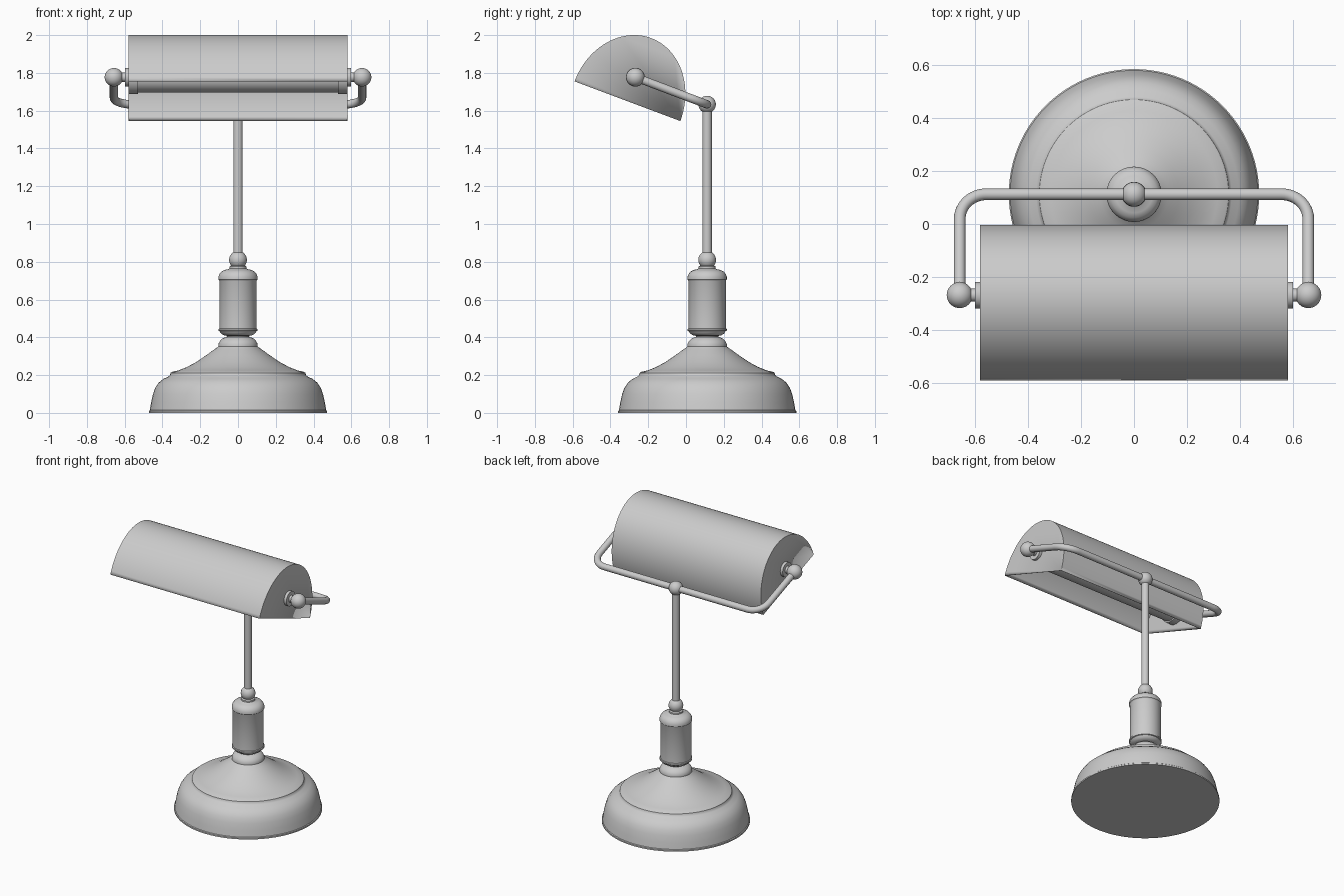
import bpy, bmesh, math
from mathutils import Vector, Matrix

if "Cube" in bpy.data.objects:
    bpy.data.objects.remove(bpy.data.objects["Cube"])

AXIS_Y = 0.112                      # stand axis
PIVOT = Vector((0, -0.268, 1.777))  # shade pivot line
JOINT = Vector((0, AXIS_Y, 1.633))  # top of the stem

metal = bpy.data.materials.new("grey")
metal.diffuse_color = (0.6, 0.6, 0.6, 1)
metal.use_nodes = True
metal.node_tree.nodes["Principled BSDF"].inputs["Base Color"].default_value = metal.diffuse_color


def finish(name, bm, angle=35):
    bmesh.ops.recalc_face_normals(bm, faces=bm.faces)
    me = bpy.data.meshes.new(name)
    bm.to_mesh(me)
    bm.free()
    ob = bpy.data.objects.new(name, me)
    bpy.context.collection.objects.link(ob)
    me.materials.append(metal)
    bpy.ops.object.select_all(action='DESELECT')
    ob.select_set(True)
    bpy.context.view_layer.objects.active = ob
    bpy.ops.object.shade_smooth_by_angle(angle=math.radians(angle))
    return ob


def lathe(name, profile, steps=96):
    """Closed solid turned round the stand axis from (radius, z) points."""
    bm = bmesh.new()
    rings = []
    for r, z in profile:
        rings.append([bm.verts.new((r * math.cos(a), AXIS_Y + r * math.sin(a), z))
                      for a in (2 * math.pi * i / steps for i in range(steps))])
    for lo, hi in zip(rings, rings[1:]):
        for i in range(steps):
            j = (i + 1) % steps
            bm.faces.new((lo[i], lo[j], hi[j], hi[i]))
    bm.faces.new(rings[0][::-1])
    bm.faces.new(rings[-1])
    return finish(name, bm)


def ball(name, centre, r):
    bm = bmesh.new()
    bmesh.ops.create_uvsphere(bm, u_segments=32, v_segments=20, radius=r,
                              matrix=Matrix.Translation(centre))
    return finish(name, bm)


def rod_x(name, x0, x1, r, centre=PIVOT):
    """Cylinder along x."""
    bm = bmesh.new()
    m = Matrix.Translation(((x0 + x1) / 2, centre.y, centre.z)) @ Matrix.Rotation(math.pi / 2, 4, 'Y')
    bmesh.ops.create_cone(bm, cap_ends=True, segments=40, radius1=r, radius2=r,
                          depth=abs(x1 - x0), matrix=m)
    return finish(name, bm)


# Stepped bell-shaped base
lathe("base", [(0.472, 0), (0.472, 0.01), (0.467, 0.014), (0.46, 0.055), (0.45, 0.10),
               (0.438, 0.133), (0.42, 0.16), (0.395, 0.18), (0.368, 0.193), (0.36, 0.2),
               (0.357, 0.212), (0.35, 0.217), (0.315, 0.225), (0.27, 0.243), (0.22, 0.27),
               (0.17, 0.304), (0.13, 0.333), (0.107, 0.349), (0.104, 0.352), (0.104, 0.365),
               (0.096, 0.38), (0.083, 0.393), (0.066, 0.401), (0.06, 0.403)])

# Handle column with rims
lathe("column", [(0.058, 0.395), (0.06, 0.408), (0.075, 0.411), (0.09, 0.42), (0.097, 0.432),
                 (0.104, 0.435), (0.104, 0.444), (0.099, 0.447), (0.099, 0.7), (0.1, 0.702),
                 (0.104, 0.706), (0.104, 0.72), (0.099, 0.734), (0.088, 0.748), (0.07, 0.757),
                 (0.05, 0.761), (0.045, 0.765), (0.045, 0.775), (0.03, 0.785)], 64)

# Stem and its balls
ball("stem_lower_ball", (0, AXIS_Y, 0.81), 0.047)
lathe("stem", [(0.025, 0.8), (0.025, 1.63)], 32)
ball("stem_top_ball", JOINT, 0.046)

# Bent fork arm, lying in the tilted plane from joint to pivot
ARM_X, BEND = 0.657, 0.1
along = PIVOT - JOINT
unit = along.normalized()
half = [JOINT + Vector((ARM_X - BEND + BEND * math.sin(a), 0, 0)) + unit * BEND * (1 - math.cos(a))
        for a in (math.pi / 2 * i / 12 for i in range(13))]
half.append(JOINT + along + Vector((ARM_X, 0, 0)))
path = [Vector((-p.x, p.y, p.z)) for p in reversed(half)] + half
curve = bpy.data.curves.new("fork_arm", 'CURVE')
curve.dimensions = '3D'
curve.bevel_depth = 0.022
curve.bevel_resolution = 6
spline = curve.splines.new('POLY')
spline.points.add(len(path) - 1)
for pt, co in zip(spline.points, path):
    pt.co = (*co, 1)
arm = bpy.data.objects.new("fork_arm", curve)
bpy.context.collection.objects.link(arm)
curve.materials.append(metal)
bpy.ops.object.select_all(action='DESELECT')
arm.select_set(True)
bpy.context.view_layer.objects.active = arm
bpy.ops.object.convert(target='MESH')
bpy.ops.object.shade_smooth_by_angle(angle=math.radians(40))

# Pivot knobs, flanges and bulb sockets on both sides
for side, s in (("left", -1), ("right", 1)):
    ball(side + "_knob", PIVOT + Vector((s * ARM_X, 0, 0)), 0.049)
    rod_x(side + "_pivot_pin", s * 0.57, s * 0.65, 0.024)
    rod_x(side + "_flange", s * 0.578, s * 0.599, 0.05)
    rod_x(side + "_socket", s * 0.53, s * 0.576, 0.09)

# Tube bulb under the shade
rod_x("tube_bulb", -0.535, 0.535, 0.081)

# Hollow half-round shade, open underneath and tilted towards the front
TILT = math.atan2(0.21, 0.56)
u = Vector((0, math.cos(TILT), -math.sin(TILT)))
n = Vector((0, math.sin(TILT), math.cos(TILT)))
mid, STEPS = Vector((0, -0.31, 1.65)), 48
bm = bmesh.new()
ends = []
for x in (-0.58, 0.58):
    ends.append([bm.verts.new(mid + Vector((x, 0, 0)) + u * 0.299 * math.cos(a) + n * 0.357 * math.sin(a))
                 for a in (math.pi * i / STEPS for i in range(STEPS + 1))])
for i in range(STEPS):
    bm.faces.new((ends[0][i], ends[1][i], ends[1][i + 1], ends[0][i + 1]))
bm.faces.new(ends[0])
bm.faces.new(ends[1][::-1])
shade = finish("shade", bm)
# make sure normals point outwards before thickening inwards
if shade.data.polygons[STEPS // 2].normal.dot(n) < 0:
    shade.data.flip_normals()
wall = shade.modifiers.new("wall", 'SOLIDIFY')
wall.thickness = 0.005
wall.offset = -1
